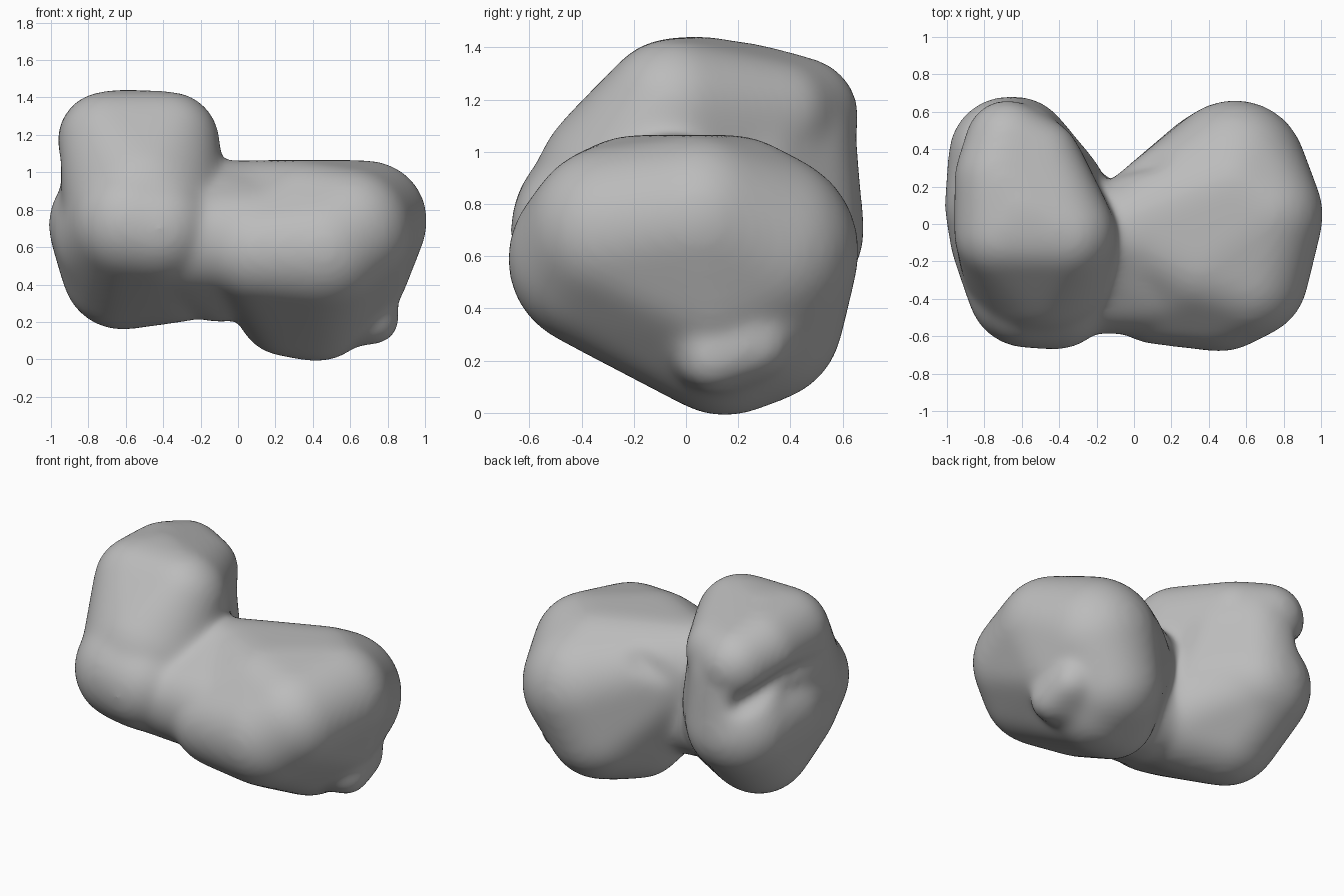
import bpy, bmesh
from mathutils import Matrix

cube = bpy.data.objects.get("Cube")
if cube:
    bpy.data.objects.remove(cube, do_unlink=True)

stone = bpy.data.materials.new("grey_stone")
stone.use_nodes = True
stone.diffuse_color = (0.5, 0.5, 0.5, 1)
stone.node_tree.nodes["Principled BSDF"].inputs["Base Color"].default_value = (0.5, 0.5, 0.5, 1)


def add_hull(bm, balls):
    """Stretch a convex skin over balls given as (x, y, z, radius)."""
    part = bmesh.new()
    for x, y, z, r in balls:
        bmesh.ops.create_icosphere(part, subdivisions=4, radius=r,
                                   matrix=Matrix.Translation((x, y, z)))
    res = bmesh.ops.convex_hull(part, input=part.verts)
    inner = {g for g in res["geom_interior"] + res["geom_unused"]
             if isinstance(g, bmesh.types.BMVert)}
    bmesh.ops.delete(part, geom=list(inner), context="VERTS")
    bmesh.ops.recalc_face_normals(part, faces=part.faces)
    temp = bpy.data.meshes.new("temp")
    part.to_mesh(temp)
    part.free()
    bm.from_mesh(temp)
    bpy.data.meshes.remove(temp)


def make_object(name, hulls):
    bm = bmesh.new()
    for balls in hulls:
        add_hull(bm, balls)
    mesh = bpy.data.meshes.new(name)
    bm.to_mesh(mesh)
    bm.free()
    mesh.materials.append(stone)
    obj = bpy.data.objects.new(name, mesh)
    bpy.context.collection.objects.link(obj)
    return obj


# Tall lobe: lower body, the wedge-shaped head on top and the back between them
tall_body = [(-.69, .10, .72, .31), (-.67, .36, .70, .31), (-.62, .12, .48, .31),
             (-.57, -.34, .73, .31), (-.42, -.37, .70, .29), (-.66, -.08, .66, .31),
             (-.33, 0, .50, .29)]
head = [(-.70, -.05, 1.17, .25), (-.37, -.05, 1.16, .26), (-.60, .06, 1.19, .24),
        (-.72, .25, 1.17, .23), (-.68, .44, 1.14, .21), (-.50, .35, 1.14, .20),
        (-.50, -.16, .82, .42)]
back = [(-.63, .38, 1.04, .26), (-.48, .26, 1.05, .22),
        (-.64, .37, .70, .30), (-.44, .16, .70, .28)]

# Low lobe with the neck that joins it to the tall one
low_body = [(0, -.02, .79, .26), (.12, -.35, .58, .28), (.25, .10, .27, .24),
            (.42, .15, .30, .30), (.43, .28, .36, .31), (.62, .10, .48, .28),
            (.60, -.28, .69, .32), (.46, -.34, .59, .33), (.54, .28, .62, .37),
            (.69, .05, .74, .31), (.35, -.20, .74, .31), (.52, .18, .73, .32)]
neck = [(-.30, -.08, .77, .28), (.05, -.05, .77, .28), (-.10, -.04, .47, .26),
        (-.28, -.29, .64, .28), (.10, -.29, .64, .29)]
knob = [(.73, .10, .21, .12), (.71, .27, .27, .13), (.58, .15, .33, .25)]

# Hollows: groove under the head's outer side, dimple behind the neck
groove = [[(-1.0, -.12, 1.04, .07), (-.96, .27, 1.06, .08)],
          [(-.96, .27, 1.06, .08), (-.81, .62, .93, .08)]]
dimple = [[(.17, .39, 1.03, .10), (.08, .37, .93, .10)],
          [(.08, .37, .93, .10), (-.10, .33, .80, .09)]]

rock = make_object("two_lobed_rock", [tall_body, head, back, low_body, neck, knob])
hollows = make_object("hollow_cutter", groove + dimple)
hollows.hide_render = True
hollows.hide_viewport = True
hollows.display_type = "WIRE"


def add_remesh(obj, name):
    mod = obj.modifiers.new(name, "REMESH")
    mod.mode = "VOXEL"
    mod.voxel_size = 0.02
    mod.use_smooth_shade = True


# Fuse the parts, carve the hollows, soften every join and regain lost bulk
add_remesh(hollows, "fuse")
add_remesh(rock, "fuse")
carve = rock.modifiers.new("carve", "BOOLEAN")
carve.operation = "DIFFERENCE"
carve.object = hollows
add_remesh(rock, "even_out")
soften = rock.modifiers.new("soften", "SMOOTH")
soften.factor = 0.5
soften.iterations = 45
swell = rock.modifiers.new("swell", "DISPLACE")
swell.strength = 0.015
swell.mid_level = 0
